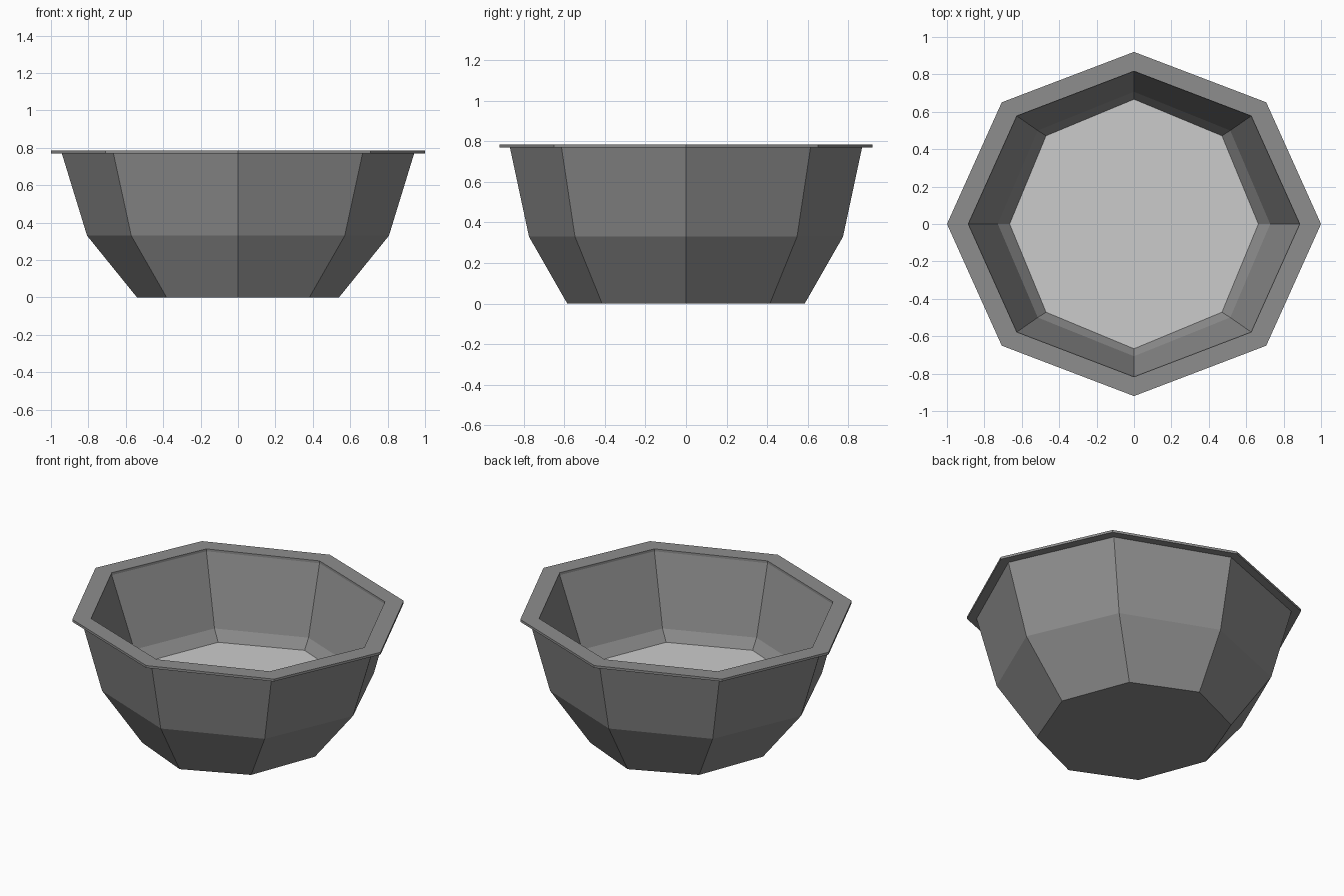
import bpy, bmesh
from math import cos, sin, tau

if "Cube" in bpy.data.objects:
    bpy.data.objects.remove(bpy.data.objects["Cube"])

SIDES = 8

# Bowl profile: (x radius, y radius, z), outer base -> rim -> inner floor
profile = [
    (0.54, 0.585, 0.0),     # outer base
    (0.807, 0.774, 0.33),   # outer shoulder
    (0.942, 0.868, 0.77),   # outer wall top
    (1.0, 0.92, 0.77),      # rim underside
    (1.0, 0.92, 0.785),     # rim top outer
    (0.886, 0.817, 0.785),  # rim top inner
    (0.886, 0.817, 0.77),   # inner lip
    (0.728, 0.707, 0.34),   # inner shoulder
    (0.665, 0.667, 0.275),  # inner floor edge
]


def material(name, value):
    mat = bpy.data.materials.new(name)
    mat.diffuse_color = (value, value, value, 1)
    mat.use_nodes = True
    mat.node_tree.nodes["Principled BSDF"].inputs["Base Color"].default_value = mat.diffuse_color
    return mat


def loft(name, rings, materials):
    """Join octagonal rings into a closed solid; the last cap uses the last material."""
    bm = bmesh.new()
    loops = [[bm.verts.new((rx * cos(tau * i / SIDES), ry * sin(tau * i / SIDES), z))
              for i in range(SIDES)] for rx, ry, z in rings]
    for a, b in zip(loops, loops[1:]):
        for i in range(SIDES):
            j = (i + 1) % SIDES
            bm.faces.new((a[i], a[j], b[j], b[i]))
    bm.faces.new(loops[0][::-1])
    bm.faces.new(loops[-1]).material_index = len(materials) - 1
    bmesh.ops.recalc_face_normals(bm, faces=bm.faces)
    mesh = bpy.data.meshes.new(name)
    bm.to_mesh(mesh)
    bm.free()
    for mat in materials:
        mesh.materials.append(mat)
    obj = bpy.data.objects.new(name, mesh)
    bpy.context.collection.objects.link(obj)
    return obj


# Dark faceted bowl with flat rim, pale contents surface inside
loft("bowl", profile, [material("dark_grey", 0.27), material("pale_grey", 0.8)])
